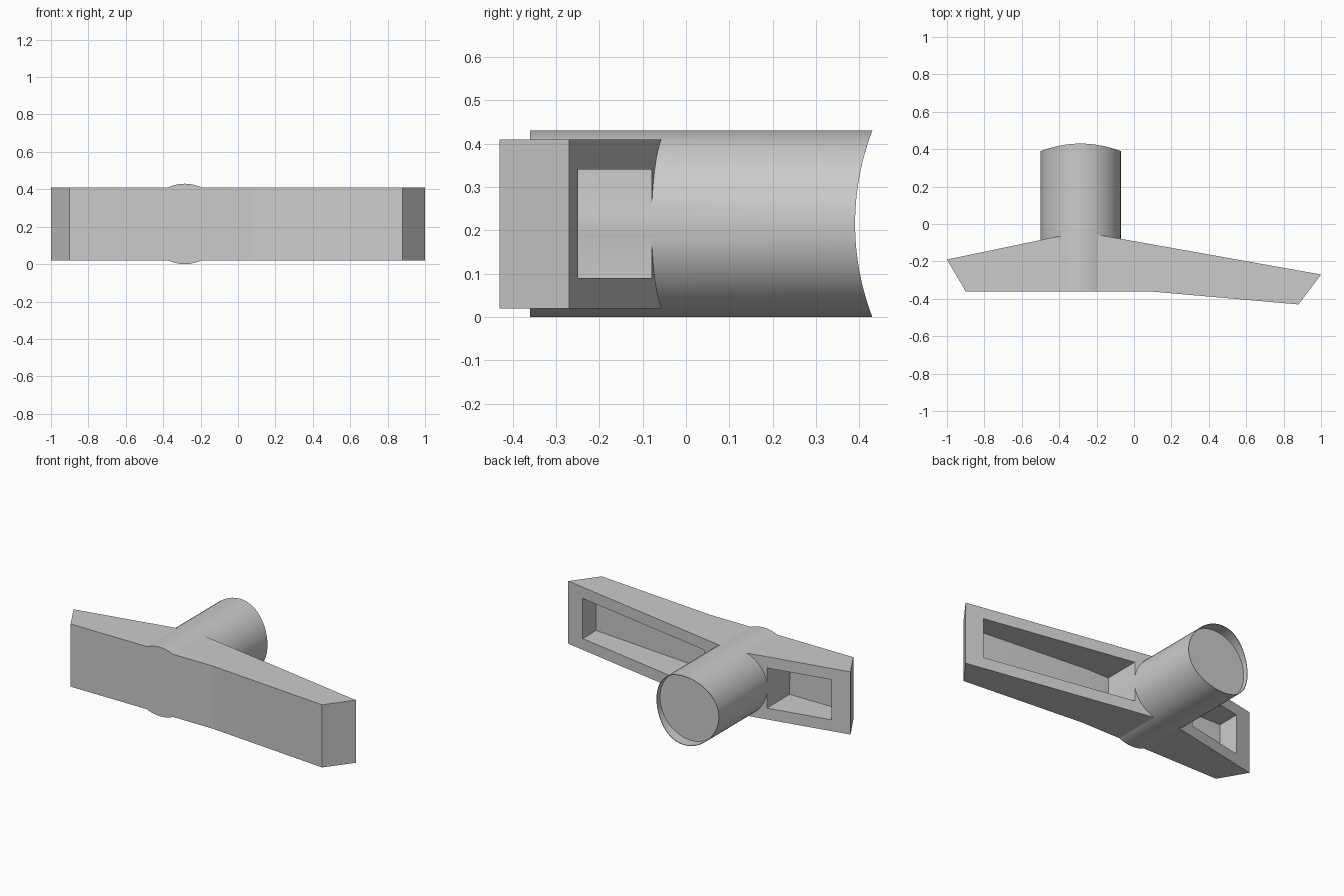
import bpy, bmesh, math

if "Cube" in bpy.data.objects:
    bpy.data.objects.remove(bpy.data.objects["Cube"])

CX, CZ, R = -0.285, 0.215, 0.215      # axis and radius of the round post
SEG = 48


def finish(name, bm):
    bmesh.ops.recalc_face_normals(bm, faces=bm.faces)
    me = bpy.data.meshes.new(name)
    bm.to_mesh(me)
    bm.free()
    ob = bpy.data.objects.new(name, me)
    bpy.context.collection.objects.link(ob)
    return ob


def prism(name, outline, z0, z1):
    """Extrude a top-view outline from z0 to z1."""
    bm = bmesh.new()
    face = bm.faces.new([bm.verts.new((x, y, z0)) for x, y in outline])
    top = bmesh.ops.extrude_face_region(bm, geom=[face])["geom"]
    verts = [v for v in top if isinstance(v, bmesh.types.BMVert)]
    bmesh.ops.translate(bm, verts=verts, vec=(0, 0, z1 - z0))
    return finish(name, bm)


def saddle(dz):
    """Concave cut across the back end of the post."""
    return 0.39 + 0.6 - math.sqrt(0.36 - dz * dz)


def lathe_post(name, rings):
    """Join rings of (radius, y function of height) and cap both ends."""
    bm = bmesh.new()
    loops = []
    for r, y in rings:
        loop = []
        for i in range(SEG):
            a = 2 * math.pi * i / SEG
            dz = r * math.sin(a)
            loop.append(bm.verts.new((CX + r * math.cos(a), y(dz), CZ + dz)))
        loops.append(loop)
    for a, b in zip(loops, loops[1:]):
        for i in range(SEG):
            j = (i + 1) % SEG
            bm.faces.new((a[i], a[j], b[j], b[i]))
    bm.faces.new(loops[0])
    bm.faces.new(loops[-1])
    return finish(name, bm)


def boolean(ob, other, operation):
    other.hide_render = True
    mod = ob.modifiers.new(operation.lower(), "BOOLEAN")
    mod.object, mod.operation, mod.solver = other, operation, "EXACT"
    bpy.context.view_layer.objects.active = ob
    bpy.ops.object.modifier_apply(modifier=mod.name)
    bpy.data.objects.remove(other)


# Lever bar with slanted ends
lever = prism("lever_handle", [(-1, -0.19), (-0.9, -0.36), (0.08, -0.36),
                               (0.88, -0.43), (1, -0.27), (CX, -0.041)], 0.02, 0.41)

# Pockets hollowed from the back on either side of the post
long_pocket = prism("long_pocket", [(-0.073, -0.31), (0.075, -0.31), (0.886, -0.382),
                                    (0.886, 0.1), (-0.073, 0.1)], 0.09, 0.34)
short_pocket = prism("short_pocket", [(-0.886, -0.31), (-0.497, -0.31),
                                      (-0.497, 0.1), (-0.886, 0.1)], 0.09, 0.34)
boolean(lever, long_pocket, "DIFFERENCE")
boolean(lever, short_pocket, "DIFFERENCE")

# Round post with a thin saddle-cut rim and recessed floor
post = lathe_post("post", [(R, lambda dz: -0.36), (R, saddle),
                           (R - 0.003, saddle), (R - 0.003, lambda dz: 0.36)])
boolean(lever, post, "UNION")

# Smooth the post, keep the bar's edges sharp
lever.select_set(True)
bpy.context.view_layer.objects.active = lever
bpy.ops.object.shade_smooth_by_angle(angle=math.radians(20))
# Keep the shallow bend of the front face crisp
for p in lever.data.polygons:
    if p.normal.y < -0.9:
        p.use_smooth = False
